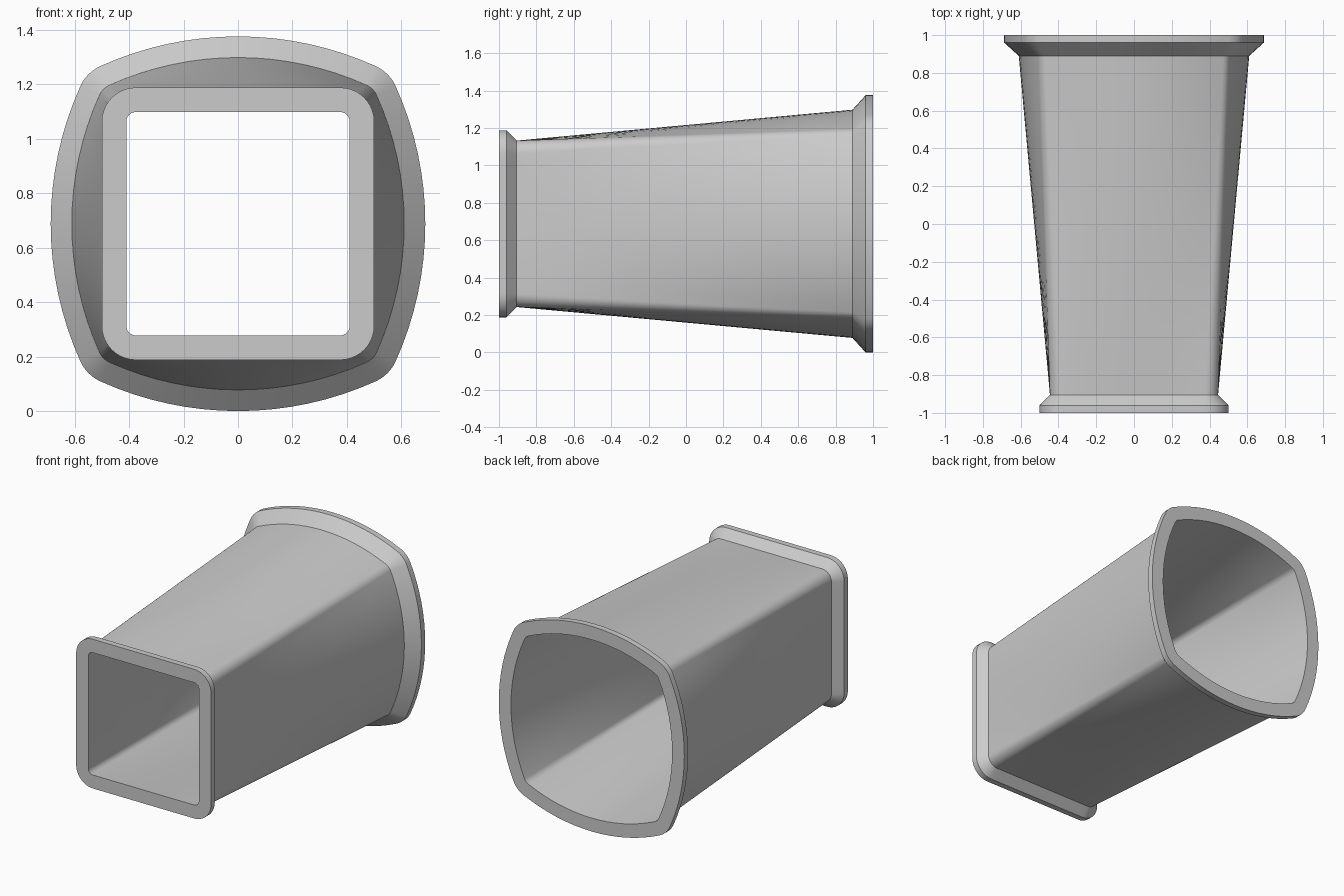
import bpy, bmesh, math

cube = bpy.data.objects.get("Cube")
if cube:
    bpy.data.objects.remove(cube, do_unlink=True)

CENTRE_Z = 0.6875
SIDE_STEPS, CORNER_STEPS, BODY_STEPS = 16, 10, 8


def section(half, side_radius, corner_radius, inset):
    """Rounded square with bowed sides, offset inwards by inset."""
    d = side_radius - half
    reach = side_radius - corner_radius
    c = (-d + math.sqrt(2 * reach ** 2 - d ** 2)) / 2
    edge = math.atan2(c, c + d)
    big, small = side_radius - inset, corner_radius - inset
    quarter = []
    for i in range(SIDE_STEPS):
        a = edge * (2 * i / SIDE_STEPS - 1)
        quarter.append((big * math.sin(a), big * math.cos(a) - d))
    for i in range(CORNER_STEPS):
        a = edge + (math.pi / 2 - 2 * edge) * i / CORNER_STEPS
        quarter.append((c + small * math.sin(a), c + small * math.cos(a)))
    points = []
    for _ in range(4):
        points += quarter
        quarter = [(z, -x) for x, z in quarter]
    return points


def front(inset):
    return section(0.5, 1000, 0.125, inset)


def back(inset):
    return section(CENTRE_Z, 1.226, 0.15, inset)


def loft(y0, s0, y1, s1):
    """Rings blended evenly between two sections, both ends included."""
    rings = []
    for i in range(BODY_STEPS + 1):
        t = i / BODY_STEPS
        rings.append((y0 + (y1 - y0) * t,
                      [(a[0] + (b[0] - a[0]) * t, a[1] + (b[1] - a[1]) * t)
                       for a, b in zip(s0, s1)]))
    return rings


# Front flange, tapered body, back flange, then the bore back to the start
rings = [(-1, front(0)), (-0.96, front(0))]
rings += loft(-0.905, front(0.055), 0.89, back(0.0775))
rings += [(0.96, back(0)), (1, back(0))]
rings += loft(1, back(0.09), -1, front(0.09))

bm = bmesh.new()
loops = [[bm.verts.new((x, y, z + CENTRE_Z)) for x, z in pts] for y, pts in rings]
for k, ring in enumerate(loops):
    following = loops[(k + 1) % len(loops)]
    for i in range(len(ring)):
        j = (i + 1) % len(ring)
        bm.faces.new((ring[i], ring[j], following[j], following[i]))
bmesh.ops.recalc_face_normals(bm, faces=bm.faces)

mesh = bpy.data.meshes.new("flanged_duct")
bm.to_mesh(mesh)
bm.free()
duct = bpy.data.objects.new("flanged_duct", mesh)
bpy.context.collection.objects.link(duct)

# Plain grey material
grey = bpy.data.materials.new("light_grey")
grey.use_nodes = True
colour = (0.6, 0.6, 0.6, 1)
grey.diffuse_color = colour
for node in grey.node_tree.nodes:
    if node.type == "BSDF_PRINCIPLED":
        node.inputs["Base Color"].default_value = colour
mesh.materials.append(grey)

# Smooth walls with crisp flange edges
bpy.ops.object.select_all(action="DESELECT")
duct.select_set(True)
bpy.context.view_layer.objects.active = duct
bpy.ops.object.shade_smooth_by_angle(angle=math.radians(30))
